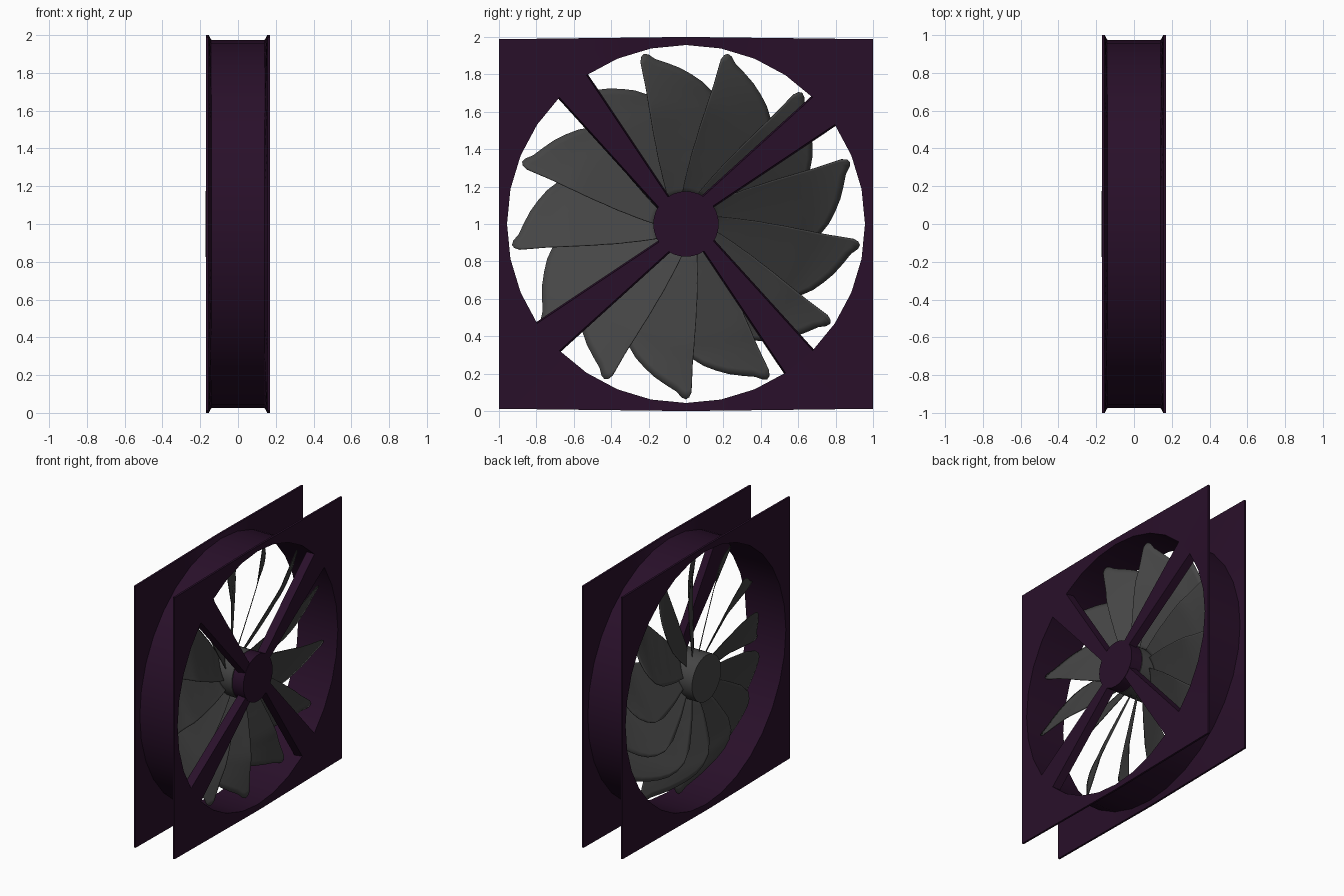
import bpy, bmesh, math
from math import cos, sin, radians, pi

if "Cube" in bpy.data.objects:
    bpy.data.objects.remove(bpy.data.objects["Cube"])

def material(name, col):
    m = bpy.data.materials.new(name)
    m.diffuse_color = (*col, 1)
    m.use_nodes = True
    m.node_tree.nodes["Principled BSDF"].inputs["Base Color"].default_value = m.diffuse_color
    return m

PURPLE = material("purple", (0.022, 0.005, 0.023))
GREY = material("dark_grey", (0.06, 0.06, 0.06))

def make(name, verts, faces, mat, smooth=None):
    me = bpy.data.meshes.new(name)
    me.from_pydata(verts, [], faces)
    bm = bmesh.new()
    bm.from_mesh(me)
    bmesh.ops.recalc_face_normals(bm, faces=bm.faces)
    bm.to_mesh(me)
    bm.free()
    ob = bpy.data.objects.new(name, me)
    bpy.context.collection.objects.link(ob)
    me.materials.append(mat)
    if smooth:
        bpy.context.view_layer.objects.active = ob
        bpy.ops.object.select_all(action='DESELECT')
        ob.select_set(True)
        bpy.ops.object.shade_smooth_by_angle(angle=radians(smooth))
    return ob

def interp(pts, r):
    if r <= pts[0][0]:
        return pts[0][1]
    for (a, va), (b, vb) in zip(pts, pts[1:]):
        if r <= b:
            return va + (vb - va) * (r - a) / (b - a)
    return pts[-1][1]

# Frame: two square flanges joined by a round duct, one closed section
N = 32
def circle(r, x):
    return [(x, r * cos(2 * pi * i / N), 1 + r * sin(2 * pi * i / N)) for i in range(N)]

def square(x):
    out = []
    for i in range(N):
        c, s = cos(2 * pi * i / N), sin(2 * pi * i / N)
        k = 1 / max(abs(c), abs(s))
        out.append((x, c * k, 1 + s * k * (1 - 0.012 * abs(c * k))))
    return out

loops = [circle(0.957, 0.165), square(0.17), square(0.155), circle(0.973, 0.14),
         circle(0.973, -0.14), square(-0.155), square(-0.17), circle(0.957, -0.165)]
L = len(loops)
faces = [(j * N + i, j * N + (i + 1) % N, (j + 1) % L * N + (i + 1) % N, (j + 1) % L * N + i)
         for j in range(L) for i in range(N)]
make("frame", [v for l in loops for v in l], faces, PURPLE, 25)

# Four tapered struts holding the motor, slightly wider at the back
a0, a1 = radians(33.75), radians(45)
wedge = [(0.05, 0.109), (0.10, 0.067), (0.962 * cos(a0), 0.962 * sin(a0)),
         (0.962 * cos(a1), 0.962 * sin(a1))]
FLARE = (0.009, -0.009, -0.009, 0.009)
for k in range(4):
    c, s = cos(k * pi / 2), sin(k * pi / 2)
    def ring(x, f):
        pts = [(y - 0.7 * f * d, z + 0.7 * f * d) for (y, z), d in zip(wedge, FLARE)]
        return [(x, y * c - z * s, 1 + y * s + z * c) for y, z in pts]
    vs = ring(0.165, 0) + ring(0.105, 1)
    fs = [(0, 1, 2, 3), (4, 5, 6, 7)] + [(i, (i + 1) % 4, (i + 1) % 4 + 4, i + 4) for i in range(4)]
    make(f"strut_{k + 1}", vs, fs, PURPLE)

# Motor housing and rotor hub
def drum(name, r, xa, xb, mat):
    vs = circle(r, xa) + circle(r, xb)
    fs = [tuple(range(N)), tuple(range(N, 2 * N))]
    fs += [(i, (i + 1) % N, (i + 1) % N + N, i + N) for i in range(N)]
    make(name, vs, fs, mat, 30)

drum("motor_housing", 0.175, 0.075, 0.167, PURPLE)
drum("rotor_hub", 0.174, -0.172, 0.07, GREY)

# Thirteen swept, twisted blades
lead = [(0.15, 21), (0.2, 16), (0.25, 12.5), (0.32, 9.3), (0.45, 5.5), (0.6, 2.8), (0.75, 1), (0.94, 0)]
trail = [(0.15, -36), (0.3, -38), (0.45, -37), (0.6, -36), (0.7, -34)]
outer = [(0, 0.9), (0.02, 0.927), (0.05, 0.937), (0.09, 0.928), (0.15, 0.897), (0.27, 0.866),
         (0.4, 0.835), (0.66, 0.765), (0.78, 0.725), (0.87, 0.675), (0.94, 0.61), (1, 0.5)]
US = [0, 0.02, 0.05, 0.09, 0.15, 0.27, 0.4, 0.53, 0.66, 0.78, 0.87, 0.94, 1]
NS = 18
def blade(base):
    vs = []
    for j in range(NS + 1):
        for u in US:
            r = 0.155 + (interp(outer, u) - 0.155) * j / NS
            al, at = interp(lead, r), interp(trail, r)
            a = radians(base + al + (at - al) * u)
            # axial depth follows the chord so the pitch stays nearly constant
            depth = 0.6 * min(r, 0.66) * radians(al - at)
            x = -0.045 + depth * (0.5 - u)
            vs.append((x, r * cos(a), 1 + r * sin(a)))
    W = len(US)
    fs = [(j * W + i, j * W + i + 1, (j + 1) * W + i + 1, (j + 1) * W + i)
          for j in range(NS) for i in range(W - 1)]
    return vs, fs

for k in range(13):
    ob = make(f"blade_{k + 1}", *blade(22.4 + k * 360 / 13), GREY, 50)
    mod = ob.modifiers.new("thickness", 'SOLIDIFY')
    mod.thickness = 0.004
    mod.offset = 0
